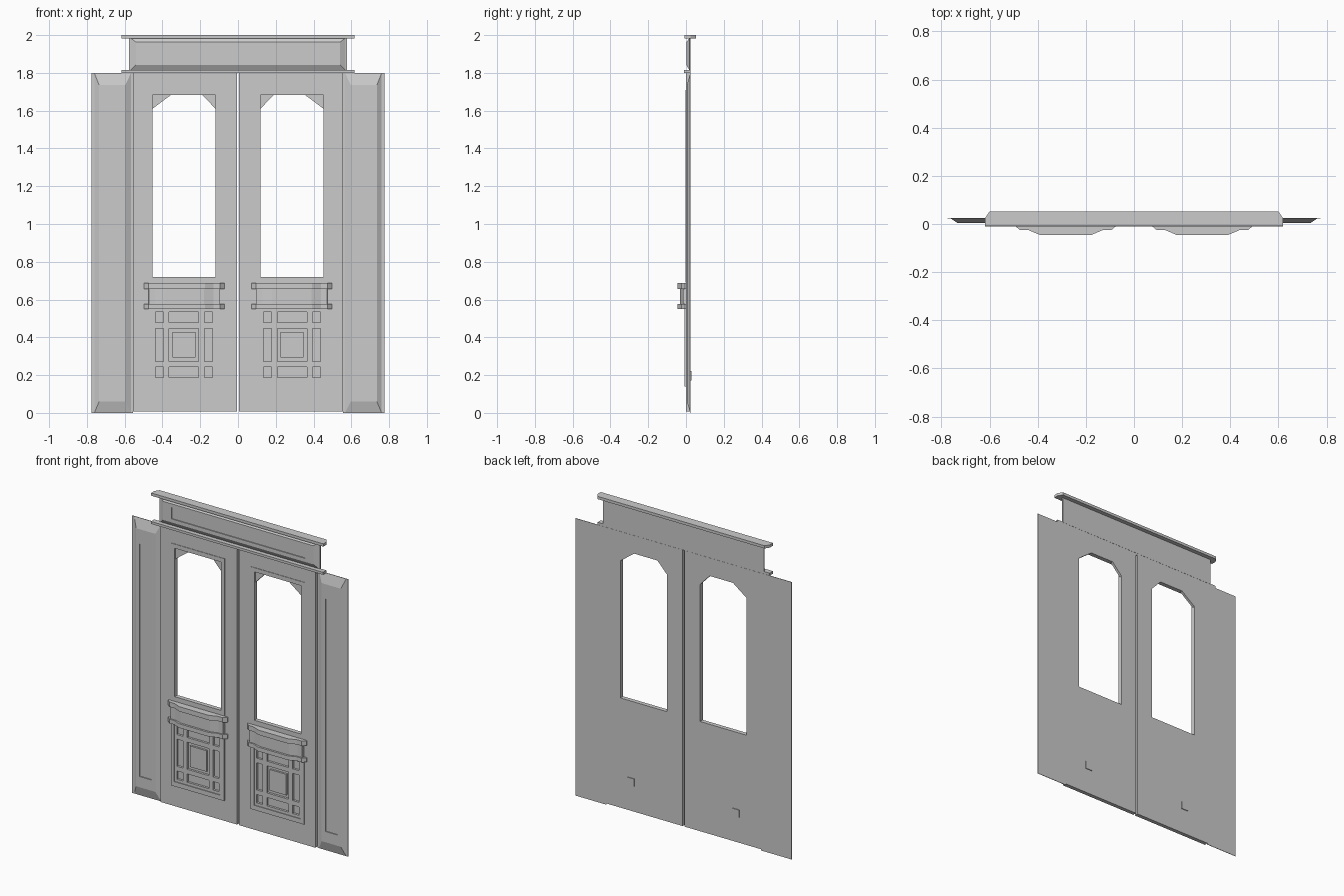
import bpy, bmesh
from mathutils import Matrix

if "Cube" in bpy.data.objects:
    bpy.data.objects.remove(bpy.data.objects["Cube"])


def finish(obj, mirror):
    bm = bmesh.new()
    bm.from_mesh(obj.data)
    bmesh.ops.remove_doubles(bm, verts=bm.verts, dist=0.0001)
    bmesh.ops.recalc_face_normals(bm, faces=bm.faces)
    for f in bm.faces:
        f.smooth = False
    bm.to_mesh(obj.data)
    bm.free()
    if mirror:
        m = obj.modifiers.new("Mirror", 'MIRROR')
        m.use_mirror_merge = False
    return obj


def plate(name, outline, holes, lo, hi, plan=False, mirror=True):
    """Extrude an outline with holes: along y by default, along z if plan."""
    cu = bpy.data.curves.new(name, 'CURVE')
    cu.dimensions = '2D'
    cu.fill_mode = 'BOTH'
    cu.extrude = (hi - lo) / 2
    for pts in [outline] + holes:
        s = cu.splines.new('POLY')
        s.points.add(len(pts) - 1)
        for p, (a, b) in zip(s.points, pts):
            p.co = (a, b, 0, 1)
        s.use_cyclic_u = True
    tmp = bpy.data.objects.new(name + "_curve", cu)
    bpy.context.collection.objects.link(tmp)
    dg = bpy.context.evaluated_depsgraph_get()
    me = bpy.data.meshes.new_from_object(tmp.evaluated_get(dg))
    bpy.data.objects.remove(tmp)
    mid = (lo + hi) / 2
    if plan:
        me.transform(Matrix.Translation((0, 0, mid)))
    else:
        me.transform(Matrix.Translation((0, mid, 0)) @ Matrix.Rotation(1.5707963, 4, 'X'))
    obj = bpy.data.objects.new(name, me)
    bpy.context.collection.objects.link(obj)
    return finish(obj, mirror)


def rect(x0, x1, z0, z1):
    return [(x0, z0), (x1, z0), (x1, z1), (x0, z1)]


def stepped(name, loops, mirror):
    """Loft rectangles (x0, x1, z0, z1, y) from back to front."""
    bm = bmesh.new()
    rings = [[bm.verts.new((x, l[4], z)) for x, z in rect(*l[:4])] for l in loops]
    for a, b in zip(rings, rings[1:]):
        for i in range(4):
            j = (i + 1) % 4
            bm.faces.new((a[i], a[j], b[j], b[i]))
    bm.faces.new(rings[0])
    bm.faces.new(rings[-1])
    me = bpy.data.meshes.new(name)
    bm.to_mesh(me)
    bm.free()
    obj = bpy.data.objects.new(name, me)
    bpy.context.collection.objects.link(obj)
    return finish(obj, mirror)


# Side pilasters: bevelled raised panel with a sunk centre
stepped("side_pilaster", [
    (0.555, 0.775, 0, 1.8, 0.025), (0.555, 0.775, 0, 1.8, 0.022),
    (0.567, 0.76, 0.002, 1.798, 0.022), (0.597, 0.735, 0.06, 1.735, 0.005),
    (0.625, 0.71, 0.13, 1.64, 0.005), (0.625, 0.71, 0.13, 1.64, 0.011)], True)

# Transom panel over the doors
stepped("transom_panel", [
    (-0.578, 0.578, 1.812, 1.985, 0.025), (-0.578, 0.578, 1.812, 1.985, 0.018),
    (-0.568, 0.568, 1.815, 1.984, 0.018), (-0.54, 0.54, 1.842, 1.963, 0.002),
    (-0.48, 0.48, 1.865, 1.94, 0.002), (-0.48, 0.48, 1.865, 1.94, 0.008)], False)

# Cornices
plate("upper_cornice", [(-0.618, -0.008), (0.618, -0.008), (0.618, 0.025),
                        (0.6, 0.052), (-0.6, 0.052), (-0.618, 0.025)],
      [], 1.982, 2.0, plan=True, mirror=False)
plate("lower_cornice", rect(-0.618, 0.618, -0.01, 0.024), [], 1.8, 1.816,
      plan=True, mirror=False)

# Door leaves with window and lower panel openings
window = rect(0.119, 0.453, 0.72, 1.683)
lower = rect(0.119, 0.453, 0.17, 0.55)
plate("door_leaf", rect(0.006, 0.555, 0.008, 1.8), [window, lower], 0.0, 0.025)
plate("window_frame", rect(0.095, 0.478, 0.69, 1.71), [window], -0.003, 0.001)

# Angled corner fillers of the window
plate("window_corner_inner", [(0.119, 1.61), (0.188, 1.683), (0.119, 1.683)], [], 0.008, 0.025)
plate("window_corner_outer", [(0.453, 1.61), (0.453, 1.683), (0.355, 1.683)], [], 0.008, 0.025)

# Lower panel: backing, border, lattice and raised centre
plate("panel_backing", lower, [], 0.012, 0.025)
plate("panel_border", rect(0.095, 0.478, 0.14, 0.56), [lower], -0.007, 0.001)
xs = [(0.134, 0.178), (0.208, 0.364), (0.394, 0.438)]
zs = [(0.188, 0.242), (0.272, 0.448), (0.478, 0.535)]
plate("panel_lattice", lower, [rect(*x, *z) for x in xs for z in zs], -0.002, 0.012)
plate("panel_centre", rect(0.226, 0.346, 0.292, 0.428), [], 0.0, 0.013)
plate("back_peg", rect(0.352, 0.4, 0.172, 0.222), [], 0.02, 0.03)


# Bowed ledges with an apron between them
def bow(half, side, end, mid, front):
    right = [(half, 0.002), (half, -0.006), (end, side), (0.155, side), (mid, front)]
    pts = right + [(-x, y) for x, y in reversed(right)]
    return [(0.284 + x, y) for x, y in pts]


ledge = bow(0.213, -0.025, 0.19, 0.108, -0.045)
plate("ledge_top", ledge, [], 0.657, 0.688, plan=True)
plate("ledge_bottom", ledge, [], 0.55, 0.577, plan=True)
plate("ledge_apron", bow(0.19, -0.017, 0.188, 0.105, -0.032), [], 0.577, 0.657, plan=True)
